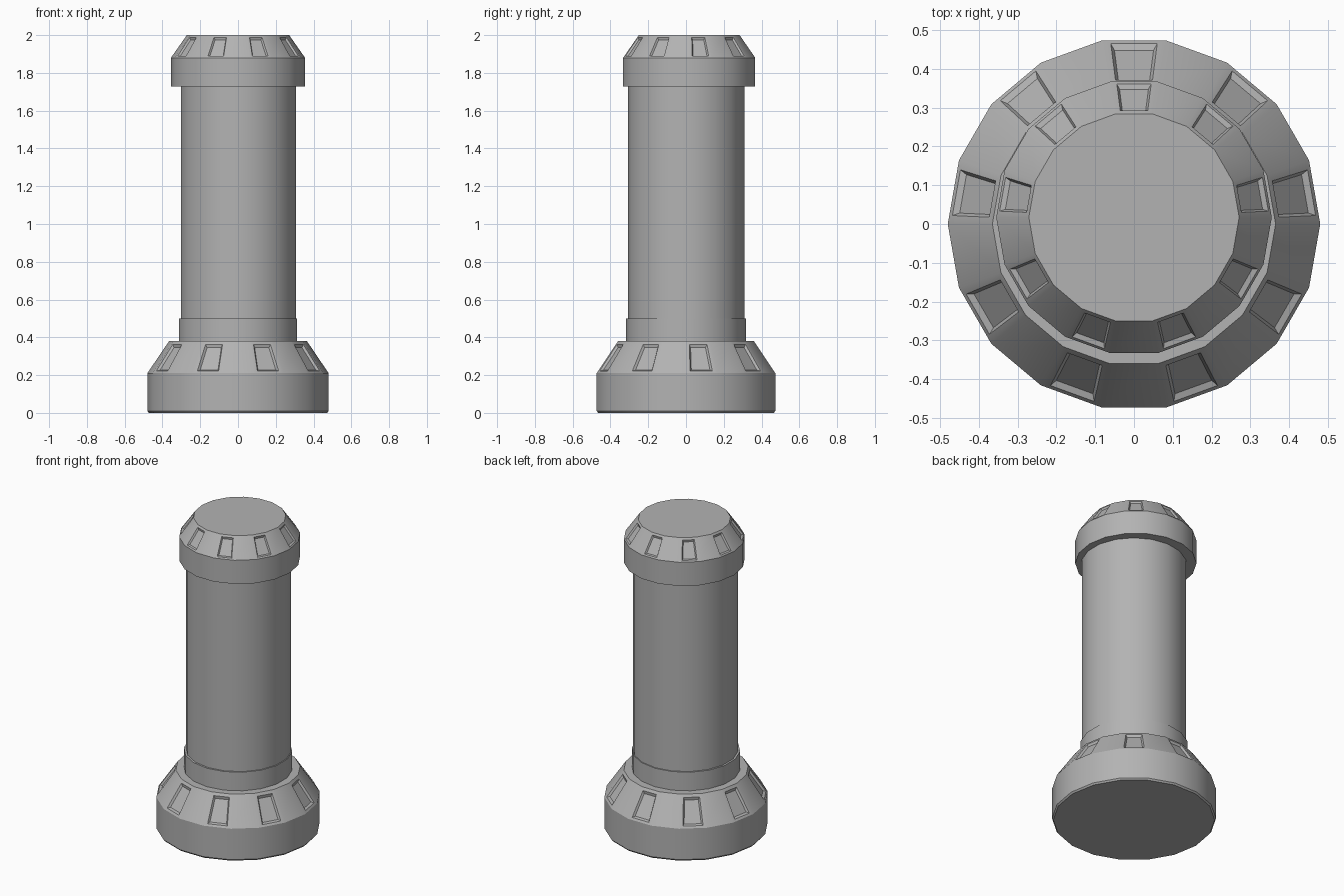
import bpy, bmesh
from math import cos, sin, radians
from mathutils import Vector

if "Cube" in bpy.data.objects:
    bpy.data.objects.remove(bpy.data.objects["Cube"])

SIDES = 18
stone = bpy.data.materials.new("dark_grey")
stone.diffuse_color = (0.45, 0.45, 0.45, 1)
stone.use_nodes = True
stone.node_tree.nodes["Principled BSDF"].inputs["Base Color"].default_value = stone.diffuse_color


def lathe(name, profile, turn=0.0, x=0.0, y=0.0, window_band=None, depth=0.012):
    """Closed 18-sided solid from (radius, z) points; optional recessed windows."""
    bm = bmesh.new()
    rings = []
    for r, z in profile:
        angles = [radians(360 / SIDES * i + turn) for i in range(SIDES)]
        rings.append([bm.verts.new((r * cos(a) + x, r * sin(a) + y, z)) for a in angles])
    bm.faces.new(rings[0][::-1])
    bm.faces.new(rings[-1])
    for band, (lo, hi) in enumerate(zip(rings, rings[1:])):
        for i in range(SIDES):
            j = (i + 1) % SIDES
            quad = [lo[i], lo[j], hi[j], hi[i]]
            if band == window_band and i % 2 == 0:
                add_window(bm, quad, depth)
            else:
                bm.faces.new(quad)
    bmesh.ops.recalc_face_normals(bm, faces=bm.faces)
    mesh = bpy.data.meshes.new(name)
    bm.to_mesh(mesh)
    bm.free()
    mesh.materials.append(stone)
    obj = bpy.data.objects.new(name, mesh)
    bpy.context.collection.objects.link(obj)
    bpy.ops.object.select_all(action='DESELECT')
    bpy.context.view_layer.objects.active = obj
    obj.select_set(True)
    bpy.ops.object.shade_smooth_by_angle(angle=radians(30))
    return obj


def add_window(bm, quad, depth):
    """Replace a sloped face by a frame, recess walls and a floor."""
    a, b, c, d = [v.co.copy() for v in quad]
    normal = (b - a).cross(d - a).normalized()

    def point(u, t):
        return a.lerp(b, u).lerp(d.lerp(c, u), t)

    rim_co = [point(u, t) for u, t in ((.135, .07), (.865, .07), (.865, .9), (.135, .9))]
    mid = sum(rim_co, Vector()) / 4
    rim = [bm.verts.new(p) for p in rim_co]
    floor = [bm.verts.new(mid + (p - mid) * 0.84 - normal * depth) for p in rim_co]
    for outer, inner in ((quad, rim), (rim, floor)):
        for i in range(4):
            j = (i + 1) % 4
            bm.faces.new((outer[i], outer[j], inner[j], inner[i]))
    bm.faces.new(floor)


# Wide foot with windows on its slope
lathe("base", [(.472, 0), (.48, .01), (.48, .21), (.365, .38)], window_band=2)

# Low collar and the main column
lathe("collar", [(.318, .37), (.318, .5)], turn=10)
lathe("shaft", [(.309, .49), (.309, 1.74)], turn=10, x=0.003, y=0.002)

# Cap, slightly off centre, with smaller windows
lathe("cap", [(.355, 1.727), (.355, 1.88), (.271, 2.0)], y=0.017, window_band=1, depth=0.01)
